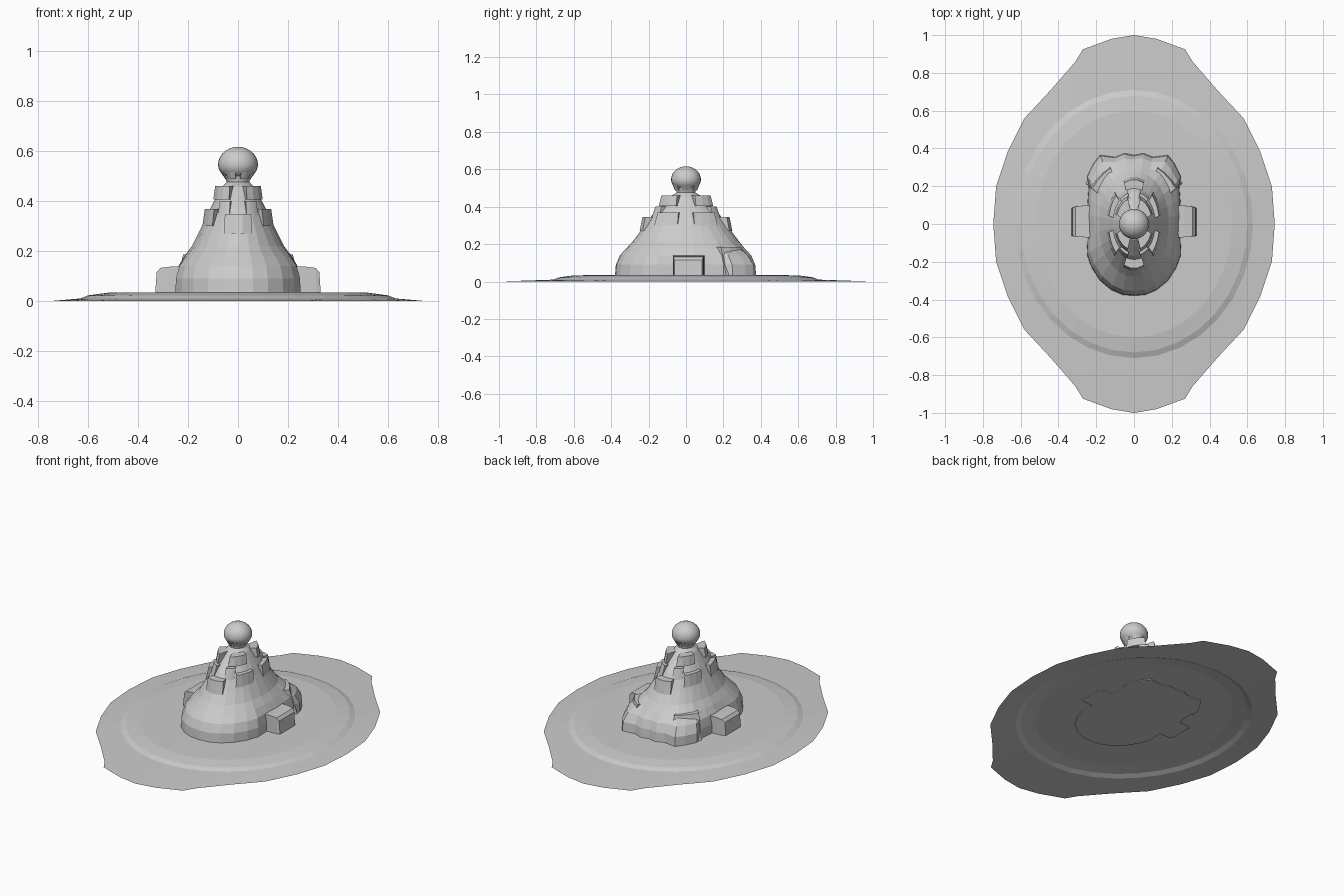
import bpy, bmesh
from math import sin, cos, pi, radians
from mathutils import Vector

if "Cube" in bpy.data.objects:
    bpy.data.objects.remove(bpy.data.objects["Cube"])


def finish(name, bm):
    bmesh.ops.recalc_face_normals(bm, faces=bm.faces)
    me = bpy.data.meshes.new(name)
    bm.to_mesh(me)
    bm.free()
    ob = bpy.data.objects.new(name, me)
    bpy.context.collection.objects.link(ob)
    return ob


def loft(bm, rings, cap_start=False, cap_end=True):
    loops = [[bm.verts.new(p) for p in r] for r in rings]
    n = len(loops[0])
    for a, b in zip(loops, loops[1:]):
        for i in range(n):
            j = (i + 1) % n
            bm.faces.new((a[i], a[j], b[j], b[i]))
    if cap_start:
        bm.faces.new(loops[0][::-1])
    if cap_end:
        bm.faces.new(loops[-1])


def mirror_outline(half):
    return half + [(-x, y) for x, y in half[-2:0:-1]]


def ellipse(n, rx, ry, z):
    return [(rx * sin(2 * pi * i / n), -ry * cos(2 * pi * i / n), z) for i in range(n)]


# Thin ground sheet with a raised oval plateau
quarter = [(0, -1), (.12, -.98), (.27, -.925), (.31, -.86), (.44, -.71),
           (.58, -.56), (.67, -.38), (.73, -.20), (.745, 0)]
half = quarter + [(x, -y) for x, y in quarter[-2::-1]]
edge = mirror_outline(half)
n = len(edge)
rings = [[(x, y, 0) for x, y in edge]]
for rx, ry, z in ((.63, .71, .010), (.60, .68, .022), (.52, .60, .033), (.30, .40, .035)):
    rings.append(ellipse(n, rx, ry, z))
bm = bmesh.new()
loft(bm, rings)
ground = finish("ground_sheet", bm)
if ground.data.polygons[-1].normal.z < 0:
    ground.data.flip_normals()

# Mound: rounded at the front, lumpy at the back, blending to an oval higher up
base = mirror_outline([(0, -.38), (.06, -.375), (.12, -.35), (.18, -.30), (.225, -.23),
                       (.25, -.16), (.245, -.05), (.25, .05), (.245, .13), (.24, .20),
                       (.25, .25), (.215, .32), (.18, .365), (.10, .355), (.05, .375), (0, .365)])
n = len(base)


def mound_ring(z, rx, ry, blend):
    ring = []
    for x, y in base:
        u = Vector((x / .25, y / .375))
        u = u.lerp(u.normalized(), blend)
        ring.append((u.x * rx, u.y * ry, z))
    return ring


bm = bmesh.new()
loft(bm, [mound_ring(*r) for r in (
    (.030, .25, .375, 0), (.09, .248, .37, 0), (.14, .238, .35, .2), (.18, .215, .315, .6),
    (.22, .185, .28, .9), (.28, .155, .235, 1), (.33, .130, .20, 1), (.37, .112, .17, 1),
    (.42, .085, .12, 1), (.455, .065, .085, 1), (.475, .045, .05, 1), (.50, .055, .055, 1))],
    cap_start=True)
finish("mound", bm)


# Curved ledge blocks around the mound
def ledge(bm, mid, width, z0, z1, low, high, inner=.6, steps=3):
    rings = []
    for i in range(steps + 1):
        a = radians(mid - width / 2 + width * i / steps)
        d = (sin(a), -cos(a))
        rings.append([(d[0] * r[0] * k, d[1] * r[1] * k, z)
                      for r, k, z in ((low, inner, z0), (low, 1, z0), (high, 1, z1), (high, inner, z1))])
    loft(bm, rings, cap_start=True)


bm = bmesh.new()
for a in (0, 180):
    ledge(bm, a, 44, .27, .345, (.15, .25), (.14, .235))
for a in (62, 118, 242, 298):
    ledge(bm, a, 34, .30, .368, (.145, .24), (.135, .215))
finish("middle_ledges", bm)

bm = bmesh.new()
for a in (45, 135, 225, 315):
    ledge(bm, a, 50, .405, .46, (.105, .155), (.097, .14), .4)
finish("upper_ledges", bm)

bm = bmesh.new()
for a in (28, 152, 208, 332):
    ledge(bm, a, 24, .335, .40, (.125, .195), (.115, .17))
finish("small_steps", bm)

# Corner lumps at the back of the mound
bm = bmesh.new()
for a in (138, 222):
    ledge(bm, a, 28, .03, .185, (.31, .385), (.265, .335), .5)
finish("back_lumps", bm)


# Side blocks with softened outer edges
bm = bmesh.new()
for s in (-1, 1):
    rings = []
    for x, y0, y1, top in ((.16, -.072, .10, .14), (.27, -.07, .097, .137),
                           (.31, -.067, .093, .132), (.325, -.062, .085, .115)):
        lo = x + (.006 if x > .3 else 0)
        rings.append([(s * lo, y0, .03), (s * lo, y1, .03), (s * x, y1, top), (s * x, y0, top)])
    loft(bm, rings, cap_start=True)
finish("side_blocks", bm)

# Ball on top with a small collar of blocks below it
bm = bmesh.new()
bmesh.ops.create_uvsphere(bm, u_segments=24, v_segments=14, radius=.08)
for v in bm.verts:
    v.co.z = v.co.z * (.9 if v.co.z > 0 else .75) + .544
ball = finish("top_ball", bm)
ball.data.shade_smooth()

bm = bmesh.new()
for a in range(0, 360, 60):
    ledge(bm, a + 30, 40, .487, .515, (.05, .06), (.07, .072), .3, 2)
finish("collar_blocks", bm)
